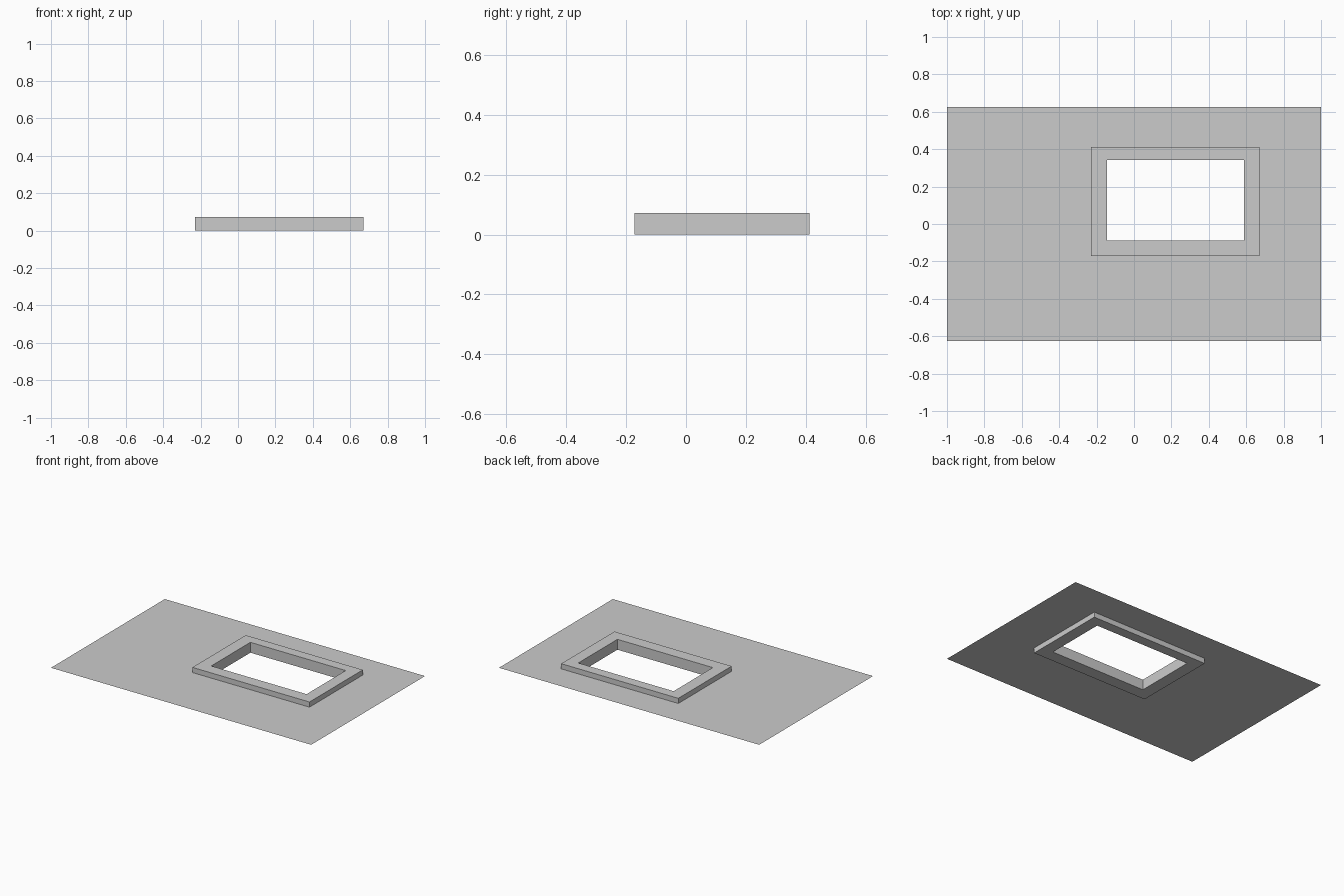
import bpy, bmesh

if "Cube" in bpy.data.objects:
    bpy.data.objects.remove(bpy.data.objects["Cube"])

OUTER = (-0.23, -0.17, 0.67, 0.415)
INNER = (-0.145, -0.085, 0.588, 0.345)
SHEET = (-1.0, -0.623, 1.0, 0.627)
HEIGHT = 0.072


def rect(bm, r, z):
    x0, y0, x1, y1 = r
    return [bm.verts.new((x, y - 0.002, z)) for x, y in
            ((x0, y0), (x1, y0), (x1, y1), (x0, y1))]


def bridge(bm, a, b):
    # Four quads joining two rectangular loops
    for i in range(4):
        j = (i + 1) % 4
        bm.faces.new((a[i], a[j], b[j], b[i]))


def finish(name, bm):
    mesh = bpy.data.meshes.new(name)
    bm.to_mesh(mesh)
    bm.free()
    obj = bpy.data.objects.new(name, mesh)
    bpy.context.collection.objects.link(obj)
    return obj


# Thin wall panel with a rectangular opening, at mid height of the frame
bm = bmesh.new()
bridge(bm, rect(bm, SHEET, HEIGHT / 2), rect(bm, OUTER, HEIGHT / 2))
finish("wall_panel", bm)

# Window frame: solid rectangular ring projecting on both sides of the panel
bm = bmesh.new()
loops = [rect(bm, OUTER, 0), rect(bm, OUTER, HEIGHT),
         rect(bm, INNER, HEIGHT), rect(bm, INNER, 0)]
for k in range(4):
    bridge(bm, loops[k], loops[(k + 1) % 4])
bmesh.ops.recalc_face_normals(bm, faces=bm.faces)
finish("window_frame", bm)
